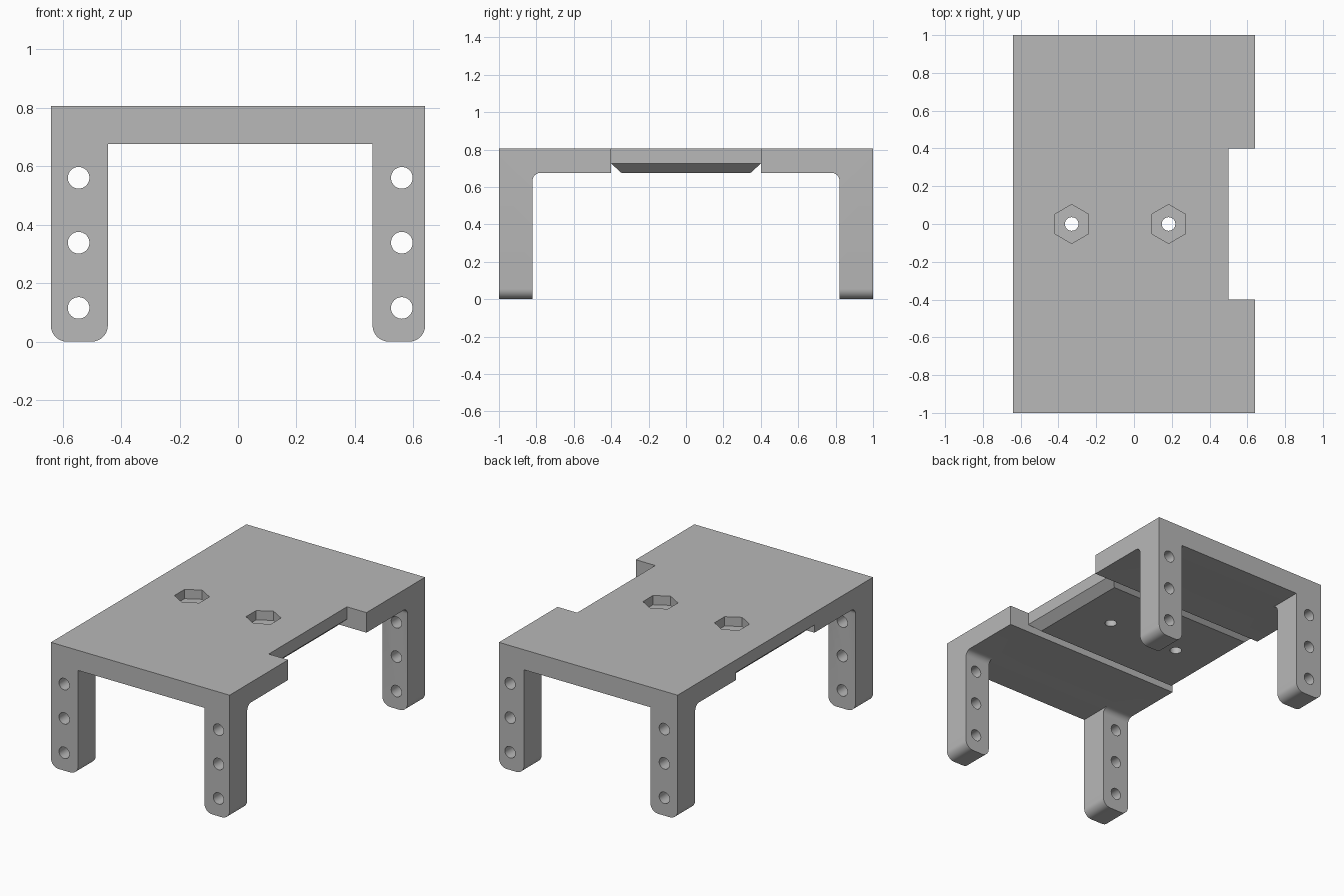
import bpy, bmesh
from math import pi, cos, sin

cube = bpy.data.objects.get("Cube")
if cube:
    bpy.data.objects.remove(cube, do_unlink=True)

TOP, UNDER, RIM = 0.805, 0.675, 0.725
HALF_X, HALF_Y, NOTCH_Y, NOTCH_X = 0.64, 1.0, 0.4, 0.5

grey = bpy.data.materials.new("plain_grey")
grey.use_nodes = True
grey.diffuse_color = (0.48, 0.48, 0.48, 1)
grey.node_tree.nodes["Principled BSDF"].inputs["Base Color"].default_value = (0.48, 0.48, 0.48, 1)


def prism(name, outline, axis, start, end):
    """Extrude a 2D outline along an axis."""
    place = {"x": lambda u, v, t: (t, u, v),
             "y": lambda u, v, t: (u, t, v),
             "z": lambda u, v, t: (u, v, t)}[axis]
    bm = bmesh.new()
    rings = [[bm.verts.new(place(u, v, t)) for u, v in outline] for t in (start, end)]
    for ring in rings:
        bm.faces.new(ring)
    n = len(outline)
    for i in range(n):
        j = (i + 1) % n
        bm.faces.new((rings[0][i], rings[0][j], rings[1][j], rings[1][i]))
    bmesh.ops.recalc_face_normals(bm, faces=bm.faces)
    mesh = bpy.data.meshes.new(name)
    bm.to_mesh(mesh)
    bm.free()
    mesh.materials.append(grey)
    obj = bpy.data.objects.new(name, mesh)
    bpy.context.collection.objects.link(obj)
    return obj


def arc(cu, cv, r, a0, a1, steps=8):
    """Points on an arc, angles in quarter turns."""
    angles = [(a0 + (a1 - a0) * i / steps) * pi / 2 for i in range(steps + 1)]
    return [(cu + r * cos(a), cv + r * sin(a)) for a in angles]


def ngon(cu, cv, r, sides, turn=0.0):
    return [(cu + r * cos(turn + 2 * pi * i / sides), cv + r * sin(turn + 2 * pi * i / sides))
            for i in range(sides)]


def combine(target, tool, operation="DIFFERENCE"):
    """Apply a boolean and discard the tool."""
    tool.hide_render = True
    mod = target.modifiers.new("cut", "BOOLEAN")
    mod.operation, mod.object, mod.solver = operation, tool, "EXACT"
    with bpy.context.temp_override(object=target, active_object=target):
        bpy.ops.object.modifier_apply(modifier=mod.name)
    bpy.data.objects.remove(tool, do_unlink=True)


# Side profile: deck with filleted legs
leg_in, fillet, foot = 0.82, 0.04, 0.055
right_half = arc(leg_in - fillet, UNDER - fillet, fillet, 1, 0)
side = ([(-HALF_Y, TOP), (-HALF_Y, -0.1), (-leg_in, -0.1)]
        + [(-y, z) for y, z in reversed(right_half)] + right_half
        + [(leg_in, -0.1), (HALF_Y, -0.1), (HALF_Y, TOP)])
body = prism("bracket_body", side, "x", -0.7, 0.7)

# Front profile: opening between legs and rounded feet
in_l, in_r = -0.445, 0.46
front = [(-HALF_X, 0.9)]
for x0, x1 in ((-HALF_X, in_l), (in_r, HALF_X)):
    if x0 == in_r:
        front.append((in_r, UNDER))
    front += arc(x0 + foot, foot, foot, 2, 3) + arc(x1 - foot, foot, foot, 3, 4)
    if x1 == in_l:
        front.append((in_l, UNDER))
front.append((HALF_X, 0.9))
combine(body, prism("front_shape", front, "y", -1.1, 1.1), "INTERSECT")

# Edge notch
notch = [(NOTCH_X, -NOTCH_Y), (0.8, -NOTCH_Y), (0.8, NOTCH_Y), (NOTCH_X, NOTCH_Y)]
combine(body, prism("notch_cutter", notch, "z", 0.5, 1.0))

# Sloped grooves and bevelled ends around the raised pad underneath
run, drop = 0.11, 0.1
for s in (-1, 1):
    groove = [(s * NOTCH_Y, RIM), (s * NOTCH_Y, RIM - drop), (s * (NOTCH_Y - run), RIM - drop)]
    combine(body, prism("groove_cutter", groove, "x", -0.7, 0.7))
for edge, s in ((-HALF_X, -1), (NOTCH_X, 1)):
    bevel = [(edge + s * run / 2, RIM + drop / 2), (edge + s * run / 2, RIM - drop),
             (edge - s * run, RIM - drop)]
    combine(body, prism("bevel_cutter", bevel, "y", -NOTCH_Y, NOTCH_Y))

# Leg holes
for x in (-0.545, 0.56):
    for z in (0.115, 0.338, 0.56):
        combine(body, prism("leg_hole_cutter", ngon(x, z, 0.037, 32), "y", -1.2, 1.2))

# Hexagonal nut pockets with bolt holes
for x in (-0.33, 0.183):
    combine(body, prism("nut_cutter", ngon(x, 0, 0.103, 6, pi / 6), "z", TOP - 0.06, 1.0))
    combine(body, prism("bolt_cutter", ngon(x, 0, 0.036, 32), "z", 0.5, 1.0))

# Smooth the rounded parts, keep edges crisp
bpy.ops.object.select_all(action="DESELECT")
body.select_set(True)
bpy.context.view_layer.objects.active = body
bpy.ops.object.shade_smooth_by_angle(angle=pi / 6)
